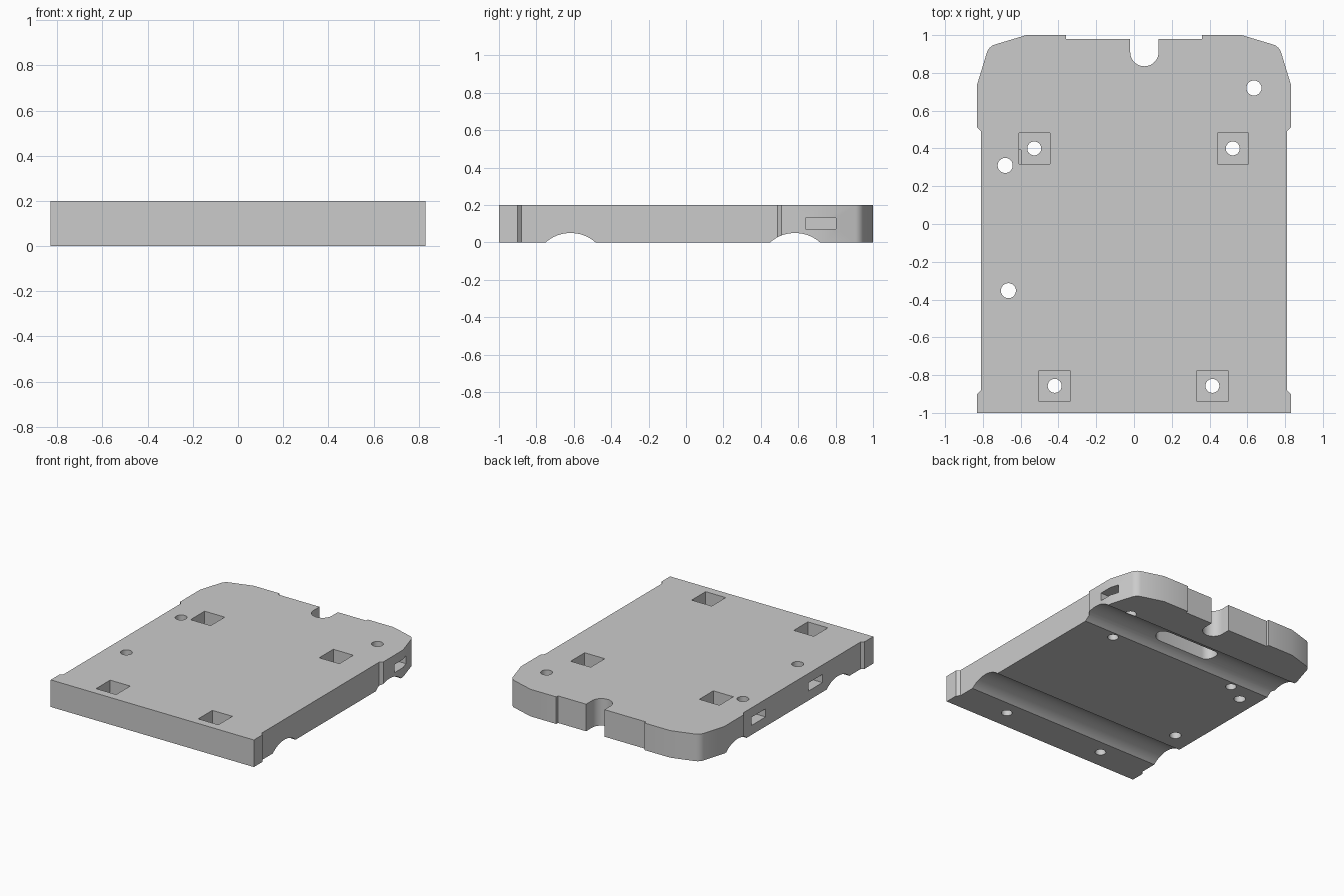
import bpy
import bmesh
from math import cos, sin, pi, radians

cube = bpy.data.objects.get("Cube")
if cube:
    bpy.data.objects.remove(cube, do_unlink=True)

H = 0.2  # plate thickness

grey = bpy.data.materials.new("plain grey")
grey.use_nodes = True
colour = (0.6, 0.6, 0.6, 1)
grey.diffuse_color = colour
grey.node_tree.nodes["Principled BSDF"].inputs["Base Color"].default_value = colour


def arc(cx, cy, r, a0, a1, n):
    """Points along an arc, angles in degrees."""
    angles = [radians(a0 + (a1 - a0) * i / n) for i in range(n + 1)]
    return [(cx + r * cos(a), cy + r * sin(a)) for a in angles]


def prism(name, points, place, shift):
    """Extrude a 2D outline; place maps its points into space."""
    bm = bmesh.new()
    face = bm.faces.new([bm.verts.new(place(*p)) for p in points])
    new = bmesh.ops.extrude_face_region(bm, geom=[face])["geom"]
    moved = [v for v in new if isinstance(v, bmesh.types.BMVert)]
    bmesh.ops.translate(bm, verts=moved, vec=shift)
    bmesh.ops.recalc_face_normals(bm, faces=bm.faces)
    mesh = bpy.data.meshes.new(name)
    bm.to_mesh(mesh)
    bm.free()
    mesh.materials.append(grey)
    obj = bpy.data.objects.new(name, mesh)
    bpy.context.collection.objects.link(obj)
    return obj


def upright(name, points, z0, z1):
    return prism(name, points, lambda x, y: (x, y, z0), (0, 0, z1 - z0))


def rect(x0, x1, y0, y1):
    return [(x0, y0), (x1, y0), (x1, y1), (x0, y1)]


# Plate outline: stepped sides, rounded back corners, cable notch at the back
side = [(0.83, -1), (0.83, -0.9), (0.81, -0.88), (0.81, 0.49), (0.83, 0.51),
        (0.83, 0.74)]
side += arc(0.717, 0.888, 0.065, 15, 73, 8)
side += [(0.57, 1), (0.36, 1), (0.36, 0.98)]
notch = [(0.13, 0.98)] + arc(0.055, 0.91, 0.075, 0, -180, 20) + [(-0.02, 0.98)]
outline = side + notch + [(-x, y) for x, y in reversed(side)]
plate = upright("base_plate", outline, 0, H)

cutters = []

# Curved grooves across the underside
for y in (-0.617, 0.583):
    cutters.append(prism("groove_cutter", arc(y, -0.152, 0.202, 0, 345, 60),
                         lambda a, b: (-1, a, b), (2, 0, 0)))

# Square recesses with screw holes
for x, y in ((-0.528, 0.4), (0.523, 0.4), (-0.42, -0.857), (0.415, -0.857)):
    s = 0.082
    cutters.append(upright("recess_cutter", rect(x - s, x + s, y - s, y + s), 0.08, 0.3))
    cutters.append(upright("hole_cutter", arc(x, y, 0.037, 0, 345, 23), -0.1, 0.15))

# Through holes with a slot opening to the side
for x, y in ((0.635, 0.72), (-0.682, 0.31), (-0.665, -0.353)):
    cutters.append(upright("hole_cutter", arc(x, y, 0.04, 0, 345, 23), -0.1, 0.3))
    sign = 1 if x > 0 else -1
    ends = sorted((x - sign * 0.085, sign * 0.95))
    cutters.append(upright("slot_cutter", rect(*ends, y - 0.082, y + 0.082), 0.07, 0.13))

# Long rounded pocket in the back groove
pocket = arc(0.21, 0.583, 0.065, -90, 90, 12) + arc(-0.17, 0.583, 0.065, 90, 270, 12)
cutters.append(upright("pocket_cutter", pocket, -0.1, 0.17))

# Apply the cuts in order
for cutter in cutters:
    cut = plate.modifiers.new("cut", 'BOOLEAN')
    cut.operation = 'DIFFERENCE'
    cut.solver = 'EXACT'
    cut.object = cutter
bpy.context.view_layer.update()
graph = bpy.context.evaluated_depsgraph_get()
result = bpy.data.meshes.new_from_object(plate.evaluated_get(graph))
plate.modifiers.clear()
plate.data = result
for cutter in cutters:
    bpy.data.objects.remove(cutter, do_unlink=True)

bpy.context.view_layer.objects.active = plate
plate.select_set(True)
bpy.ops.object.shade_smooth_by_angle(angle=radians(25))
